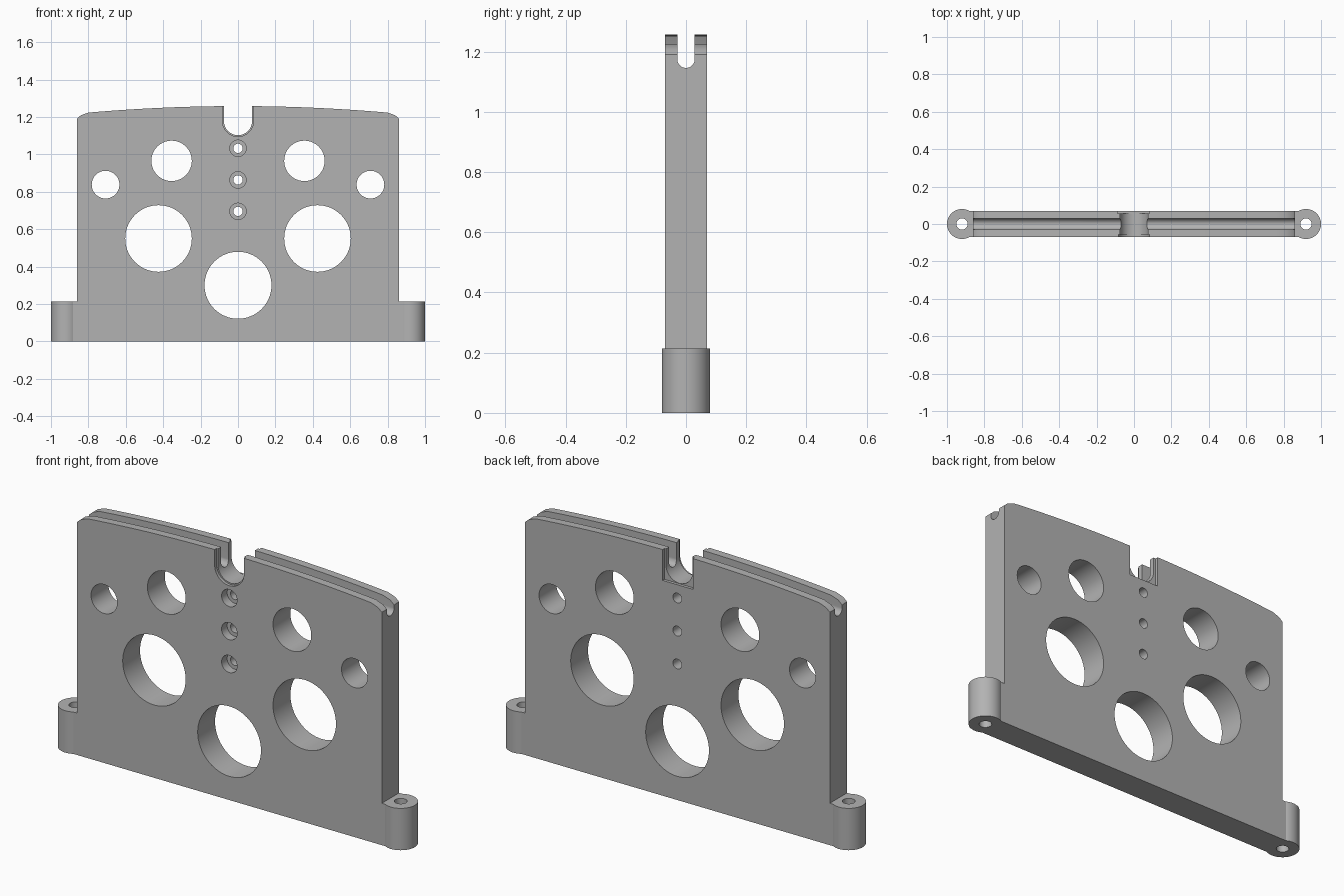
import bpy
import math
from mathutils import Vector

cube = bpy.data.objects.get("Cube")
if cube:
    bpy.data.objects.remove(cube, do_unlink=True)

grey = bpy.data.materials.new("plain_grey")
grey.use_nodes = True
colour = (0.45, 0.45, 0.45, 1)
grey.diffuse_color = colour
grey.node_tree.nodes["Principled BSDF"].inputs["Base Color"].default_value = colour


def prism(name, profile, axis, start, end):
    """Extrude a closed 2D profile along x, y or z."""
    def place(a, b, t):
        return {"x": (t, a, b), "y": (a, t, b), "z": (a, b, t)}[axis]
    n = len(profile)
    verts = [place(a, b, t) for t in (start, end) for a, b in profile]
    faces = [list(range(n)), list(range(n, 2 * n))]
    faces += [(i, (i + 1) % n, n + (i + 1) % n, n + i) for i in range(n)]
    mesh = bpy.data.meshes.new(name)
    mesh.from_pydata(verts, [], faces)
    obj = bpy.data.objects.new(name, mesh)
    bpy.context.collection.objects.link(obj)
    mesh.materials.append(grey)
    # Consistent outward normals
    bpy.context.view_layer.objects.active = obj
    bpy.ops.object.select_all(action="DESELECT")
    obj.select_set(True)
    bpy.ops.object.mode_set(mode="EDIT")
    bpy.ops.mesh.select_all(action="SELECT")
    bpy.ops.mesh.normals_make_consistent(inside=False)
    bpy.ops.object.mode_set(mode="OBJECT")
    return obj


def circle(a, b, r, steps=64):
    return [(a + r * math.cos(math.tau * i / steps),
             b + r * math.sin(math.tau * i / steps)) for i in range(steps)]


def rect(a0, a1, b0, b1):
    return [(a0, b0), (a1, b0), (a1, b1), (a0, b1)]


def slot(r, centre, top, steps=24):
    """Open-topped U with a round bottom."""
    arc = [(r * math.cos(math.pi * (1 + i / steps)),
            centre + r * math.sin(math.pi * (1 + i / steps)))
           for i in range(steps + 1)]
    return arc + [(r, top), (-r, top)]


def combine(target, tool, operation):
    mod = target.modifiers.new(operation.lower(), "BOOLEAN")
    mod.operation = operation
    mod.solver = "EXACT"
    mod.object = tool
    bpy.context.view_layer.objects.active = target
    bpy.ops.object.modifier_apply(modifier=mod.name)
    bpy.data.objects.remove(tool, do_unlink=True)


# Plate with a shallow crowned top and clipped, rounded shoulders
half, depth = 0.862, 0.07
crown = [(0.8 * i / 16, 1.258 - 0.035 * (i / 16) ** 2) for i in range(17)]
right = [(half, 0)] + [(half, 1.19), (0.84, 1.209)] + crown[:0:-1]
outline = right + [crown[0]] + [(-x, z) for x, z in reversed(right)]
plate = prism("slotted_plate", outline, "y", -depth, depth)

# Mounting lugs at the foot of both sides
for side in (-1, 1):
    x = side * 0.92
    bridge = rect(min(side * 0.8, x), max(side * 0.8, x), -depth, depth)
    combine(plate, prism("lug_bridge", bridge, "z", 0, 0.214), "UNION")
    combine(plate, prism("lug", circle(x, 0, 0.08), "z", 0, 0.214), "UNION")
for side in (-1, 1):
    bore = prism("bolt_bore", circle(side * 0.92, 0, 0.03), "z", -0.1, 0.4)
    combine(plate, bore, "DIFFERENCE")

# Lightening holes through the plate
holes = [(0, 0.3, 0.179)]
for side in (-1, 1):
    holes += [(side * 0.425, 0.55, 0.178), (side * 0.355, 0.965, 0.108),
              (side * 0.708, 0.838, 0.074)]
for x, z, r in holes:
    combine(plate, prism("hole", circle(x, z, r), "y", -0.2, 0.2), "DIFFERENCE")

# Counterbored screw holes down the middle
for z in (0.695, 0.863, 1.032):
    combine(plate, prism("screw", circle(0, z, 0.025, 32), "y", -0.2, 0.2), "DIFFERENCE")
    combine(plate, prism("counterbore", circle(0, z, 0.044, 32), "y", -0.2, -0.025), "DIFFERENCE")

# Long round-bottomed groove in the top edge
combine(plate, prism("groove", slot(0.029, 1.175, 1.5), "x", -1.2, 1.2), "DIFFERENCE")

# Central notch, with a wider front rim and a square back recess
combine(plate, prism("notch", slot(0.075, 1.177, 1.5), "y", -0.2, 0.2), "DIFFERENCE")
combine(plate, prism("front_rim", slot(0.083, 1.178, 1.5), "y", -0.2, -0.055), "DIFFERENCE")
combine(plate, prism("back_recess", rect(-0.088, 0.083, 1.1, 1.5), "y", 0.055, 0.2), "DIFFERENCE")

# Smooth bores, sharp edges
bpy.ops.object.select_all(action="DESELECT")
plate.select_set(True)
bpy.context.view_layer.objects.active = plate
bpy.ops.object.shade_smooth_by_angle(angle=math.radians(30))
